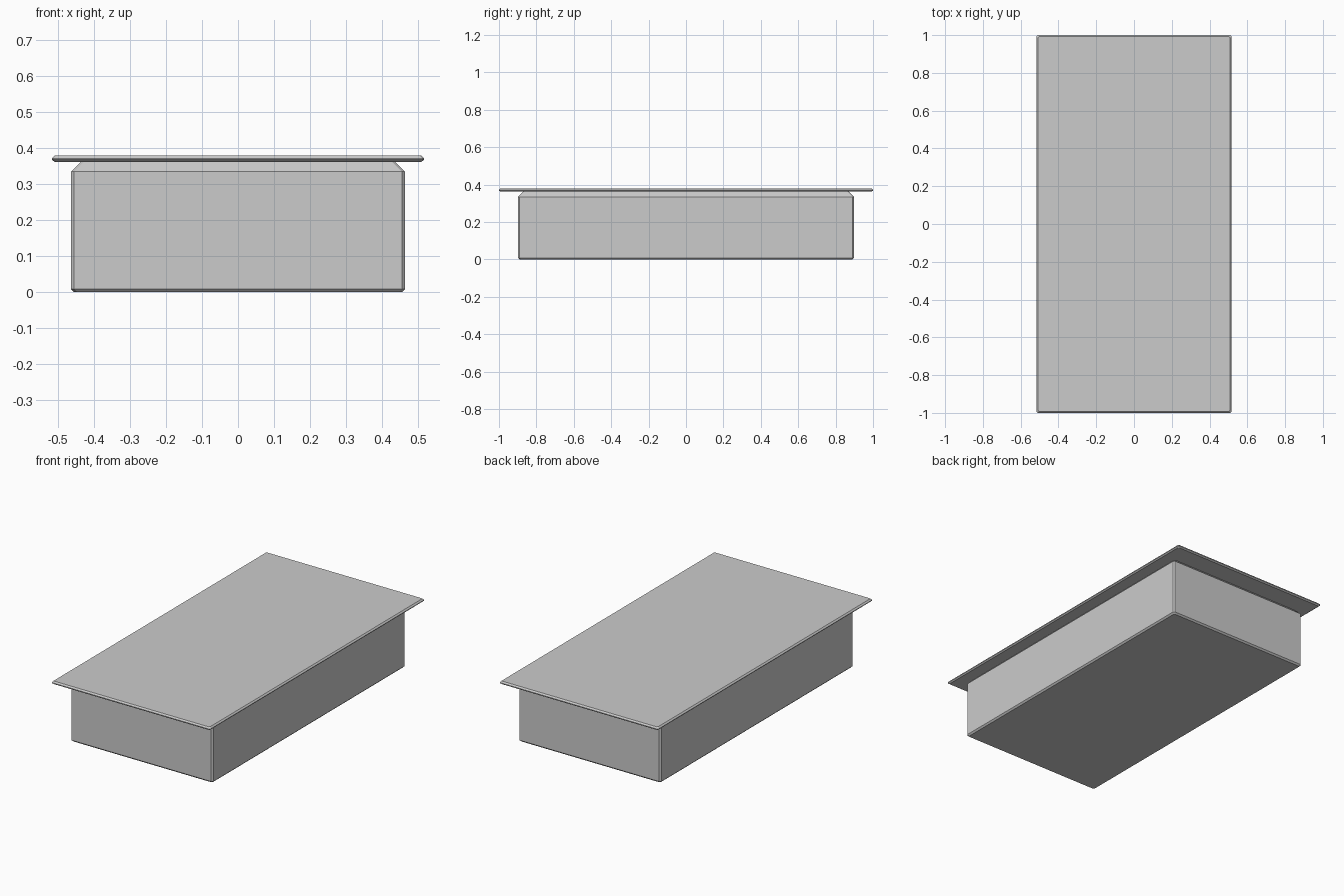
import bpy, bmesh

if "Cube" in bpy.data.objects:
    bpy.data.objects.remove(bpy.data.objects["Cube"])


def lofted_box(name, levels, corner):
    """Stack chamfered-corner rectangles (half x, half y, z) into a closed solid."""
    bm = bmesh.new()
    rings = []
    for hx, hy, z in levels:
        c = corner
        pts = [(hx - c, -hy), (hx, -hy + c), (hx, hy - c), (hx - c, hy),
               (-hx + c, hy), (-hx, hy - c), (-hx, -hy + c), (-hx + c, -hy)]
        rings.append([bm.verts.new((x, y, z)) for x, y in pts])
    for low, high in zip(rings, rings[1:]):
        for i in range(8):
            j = (i + 1) % 8
            bm.faces.new((low[i], low[j], high[j], high[i]))
    bm.faces.new(rings[0][::-1])
    bm.faces.new(rings[-1])
    mesh = bpy.data.meshes.new(name)
    bm.to_mesh(mesh)
    bm.free()
    obj = bpy.data.objects.new(name, mesh)
    bpy.context.collection.objects.link(obj)
    return obj


# Box body: bevelled foot, straight walls, sloping shoulder under the lid
lofted_box("box_body", [(0.455, 0.89, 0.0), (0.464, 0.899, 0.009),
                        (0.464, 0.899, 0.335), (0.436, 0.871, 0.363)], 0.009)

# Thin overhanging lid with bevelled rim
lofted_box("lid", [(0.509, 0.992, 0.362), (0.517, 1.0, 0.368),
                   (0.517, 1.0, 0.372), (0.509, 0.992, 0.38)], 0.006)
